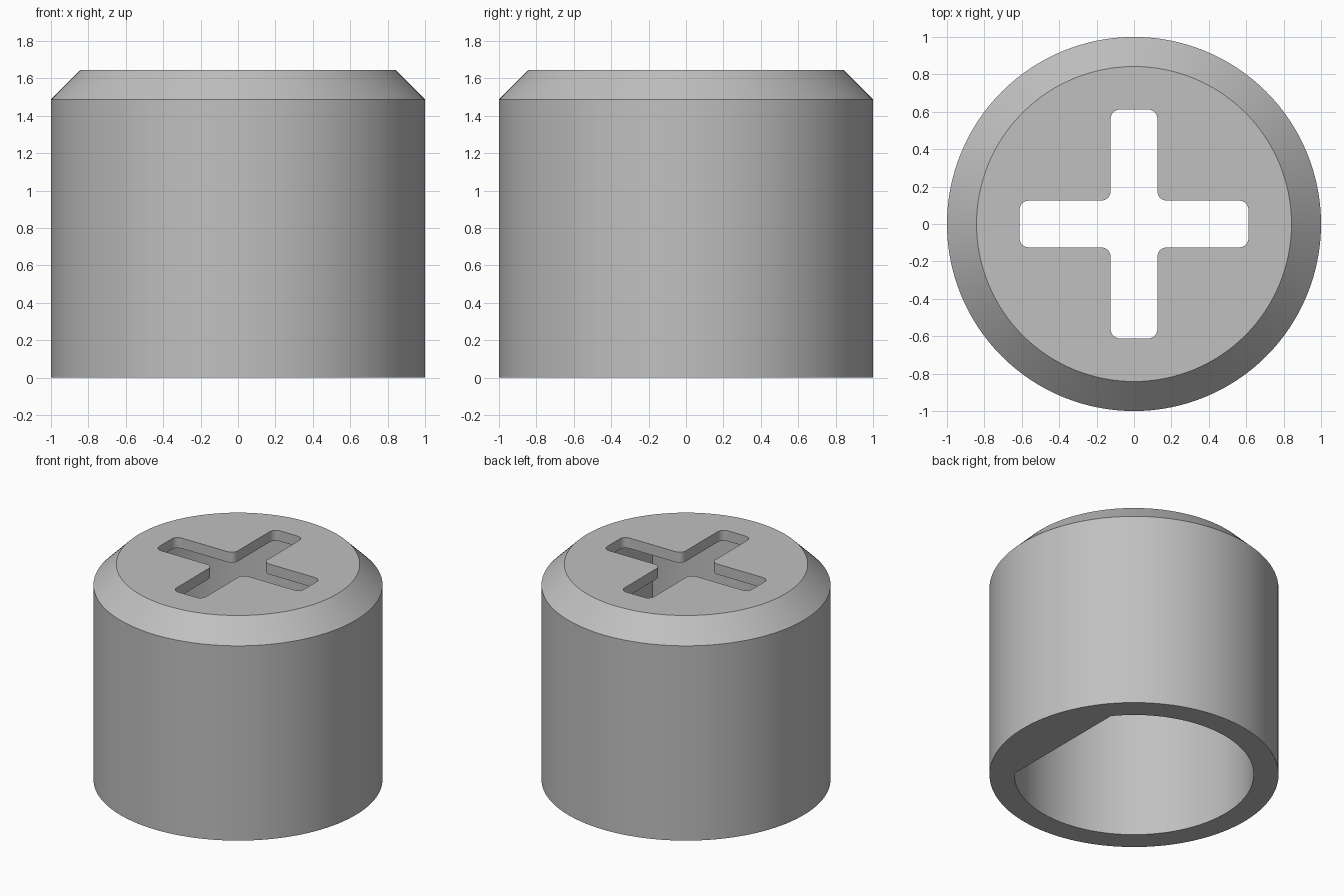
import bpy, bmesh
from math import sin, cos, pi, acos

if "Cube" in bpy.data.objects:
    bpy.data.objects.remove(bpy.data.objects["Cube"], do_unlink=True)

HEIGHT = 1.645
CHAMFER = 0.158
BORE_RADIUS, FLAT_X = 0.828, 0.645
PLATE = 0.08
ARM, HALF_WIDTH, FILLET = 0.612, 0.125, 0.05

grey = bpy.data.materials.new("plain grey")
grey.use_nodes = True
grey.diffuse_color = (0.53, 0.53, 0.53, 1)
grey.node_tree.nodes["Principled BSDF"].inputs["Base Color"].default_value = grey.diffuse_color


def arc(cx, cy, r, a0, a1, n):
    """Points along an arc, both ends included."""
    angles = [a0 + (a1 - a0) * i / n for i in range(n + 1)]
    return [(cx + r * cos(a), cy + r * sin(a)) for a in angles]


def loft(name, sections):
    """Closed solid through a stack of (outline, height) sections."""
    bm = bmesh.new()
    rings = [[bm.verts.new((x, y, z)) for x, y in pts] for pts, z in sections]
    count = len(rings[0])
    for low, high in zip(rings, rings[1:]):
        for i in range(count):
            j = (i + 1) % count
            bm.faces.new((low[i], low[j], high[j], high[i]))
    bm.faces.new(rings[0][::-1])
    bm.faces.new(rings[-1])
    bmesh.ops.recalc_face_normals(bm, faces=bm.faces)
    mesh = bpy.data.meshes.new(name)
    bm.to_mesh(mesh)
    bm.free()
    mesh.materials.append(grey)
    obj = bpy.data.objects.new(name, mesh)
    bpy.context.collection.objects.link(obj)
    return obj


def circle(r):
    return arc(0, 0, r, 0, 2 * pi, 128)[:-1]


# Chamfered outer body
cap = loft("cap_body", [(circle(1), 0), (circle(1), HEIGHT - CHAMFER),
                        (circle(1 - CHAMFER), HEIGHT)])

# D-shaped bore, flat on the +x side
half = acos(FLAT_X / BORE_RADIUS)
bore_outline = arc(0, 0, BORE_RADIUS, half, 2 * pi - half, 100)
bore = loft("bore_cutter", [(bore_outline, -0.2), (bore_outline, HEIGHT - PLATE)])

# Cross slot with rounded corners, one quadrant turned four times
quadrant = arc(ARM - FILLET, HALF_WIDTH - FILLET, FILLET, 0, pi / 2, 8)
quadrant += arc(HALF_WIDTH + FILLET, HALF_WIDTH + FILLET, FILLET, 1.5 * pi, pi, 8)
quadrant += arc(HALF_WIDTH - FILLET, ARM - FILLET, FILLET, 0, pi / 2, 8)
cross_outline = []
for turn in range(4):
    c, s = cos(turn * pi / 2), sin(turn * pi / 2)
    cross_outline += [(x * c - y * s, x * s + y * c) for x, y in quadrant]
cross = loft("slot_cutter", [(cross_outline, HEIGHT - 0.3), (cross_outline, HEIGHT + 0.2)])

# Cut the bore and the slot, then discard the cutters
bpy.ops.object.select_all(action="DESELECT")
cap.select_set(True)
bpy.context.view_layer.objects.active = cap
for cutter in (bore, cross):
    cutter.hide_render = True
    mod = cap.modifiers.new(cutter.name, "BOOLEAN")
    mod.operation = "DIFFERENCE"
    mod.solver = "EXACT"
    mod.object = cutter
    bpy.ops.object.modifier_apply(modifier=mod.name)
    bpy.data.objects.remove(cutter, do_unlink=True)

bpy.ops.object.shade_smooth_by_angle(angle=pi / 6)
